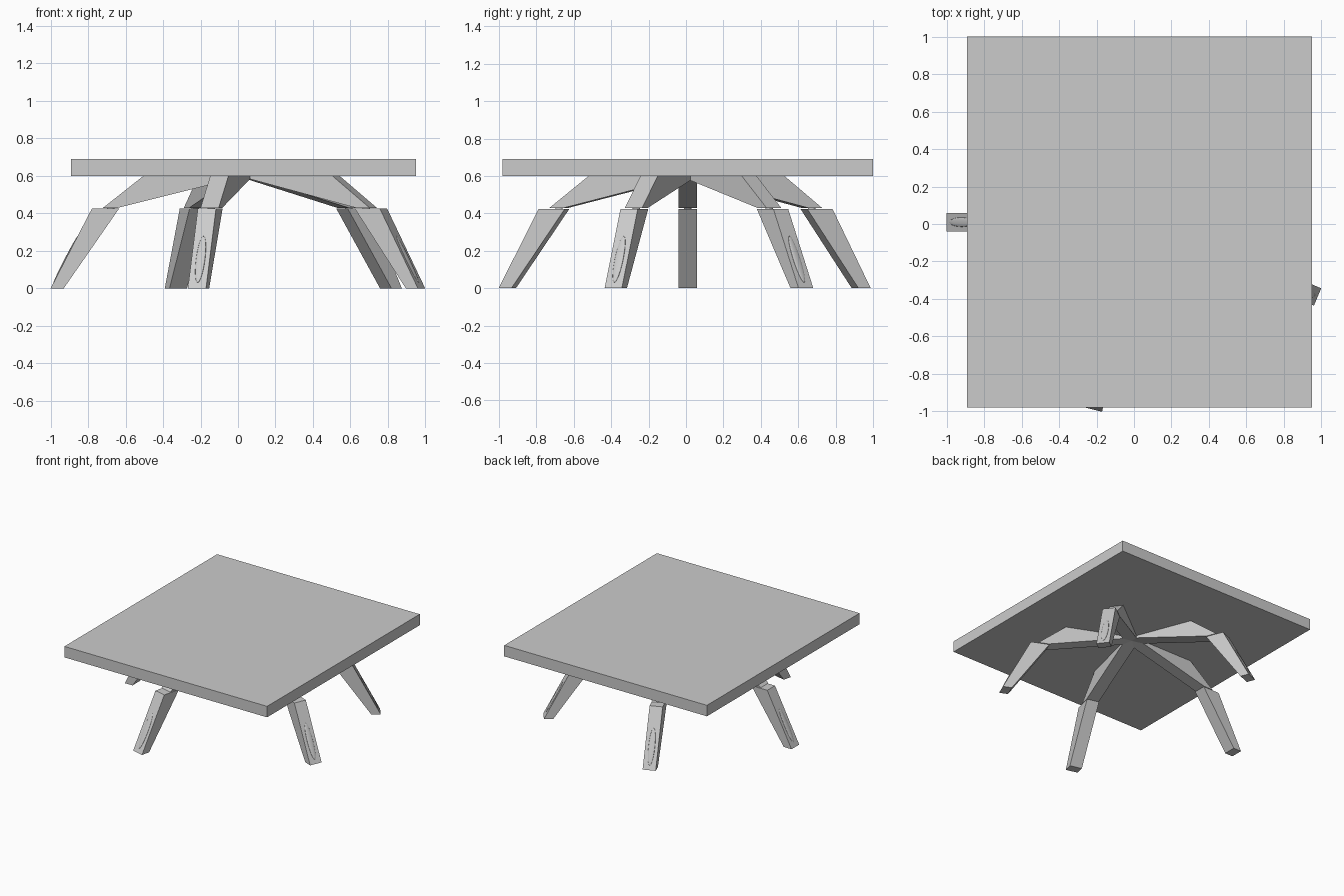
import bpy, bmesh, math
from mathutils import Matrix, Vector

if "Cube" in bpy.data.objects:
    bpy.data.objects.remove(bpy.data.objects["Cube"])

HUB = Vector((0.03, 0.01, 0))
ANGLES = [180, 256, 337.2, 37.8, 111.3]   # leg directions in degrees
WIDTH = 0.10


def placement(deg):
    return Matrix.Translation(HUB) @ Matrix.Rotation(math.radians(deg), 4, 'Z')


def finish(name, bm, matrix):
    bmesh.ops.recalc_face_normals(bm, faces=bm.faces)
    mesh = bpy.data.meshes.new(name)
    bm.to_mesh(mesh)
    bm.free()
    ob = bpy.data.objects.new(name, mesh)
    ob.matrix_world = matrix
    bpy.context.collection.objects.link(ob)
    return ob


def slab(name, profile, matrix):
    """Extrude a (radius, z) outline across the leg width."""
    bm = bmesh.new()
    face = bm.faces.new([bm.verts.new((r, -WIDTH / 2, z)) for r, z in profile])
    ext = bmesh.ops.extrude_face_region(bm, geom=[face])
    moved = [v for v in ext['geom'] if isinstance(v, bmesh.types.BMVert)]
    bmesh.ops.translate(bm, verts=moved, vec=(0, WIDTH, 0))
    return finish(name, bm, matrix)


# Table top
bm = bmesh.new()
bmesh.ops.create_cube(bm, size=1, matrix=Matrix.Diagonal((1.84, 1.98, 0.09, 1)))
finish("table_top", bm, Matrix.Translation((0.03, 0.01, 0.645)))

lower = [(1.03, 0), (0.96, 0), (0.665, 0.425), (0.81, 0.425)]
upper = [(0.75, 0.43), (0.67, 0.43), (0, 0.598), (0, 0.60), (0.535, 0.60)]
slope = math.atan2(0.22, 0.425)           # lean of the outer leg face

for i, deg in enumerate(ANGLES, 1):
    m = placement(deg)
    slab(f"lower_leg_{i}", lower, m)
    slab(f"upper_leg_{i}", upper, m)

    # Joint pin between the two leg pieces
    bm = bmesh.new()
    bmesh.ops.create_cone(bm, cap_ends=True, segments=16, radius1=0.02,
                          radius2=0.02, depth=0.03)
    finish(f"joint_pin_{i}", bm, m @ Matrix.Translation((0.71, 0, 0.4275)))

    # Shallow rounded swelling on the outer leg face
    bm = bmesh.new()
    bmesh.ops.create_uvsphere(bm, u_segments=16, v_segments=12, radius=1,
                              matrix=Matrix.Diagonal((0.006, 0.025, 0.14, 1)))
    for f in bm.faces:
        f.smooth = True
    z = 0.155
    finish(f"leg_swelling_{i}", bm,
           m @ Matrix.Translation((1.03 - z * 0.22 / 0.425, 0, z))
           @ Matrix.Rotation(-slope, 4, 'Y'))
